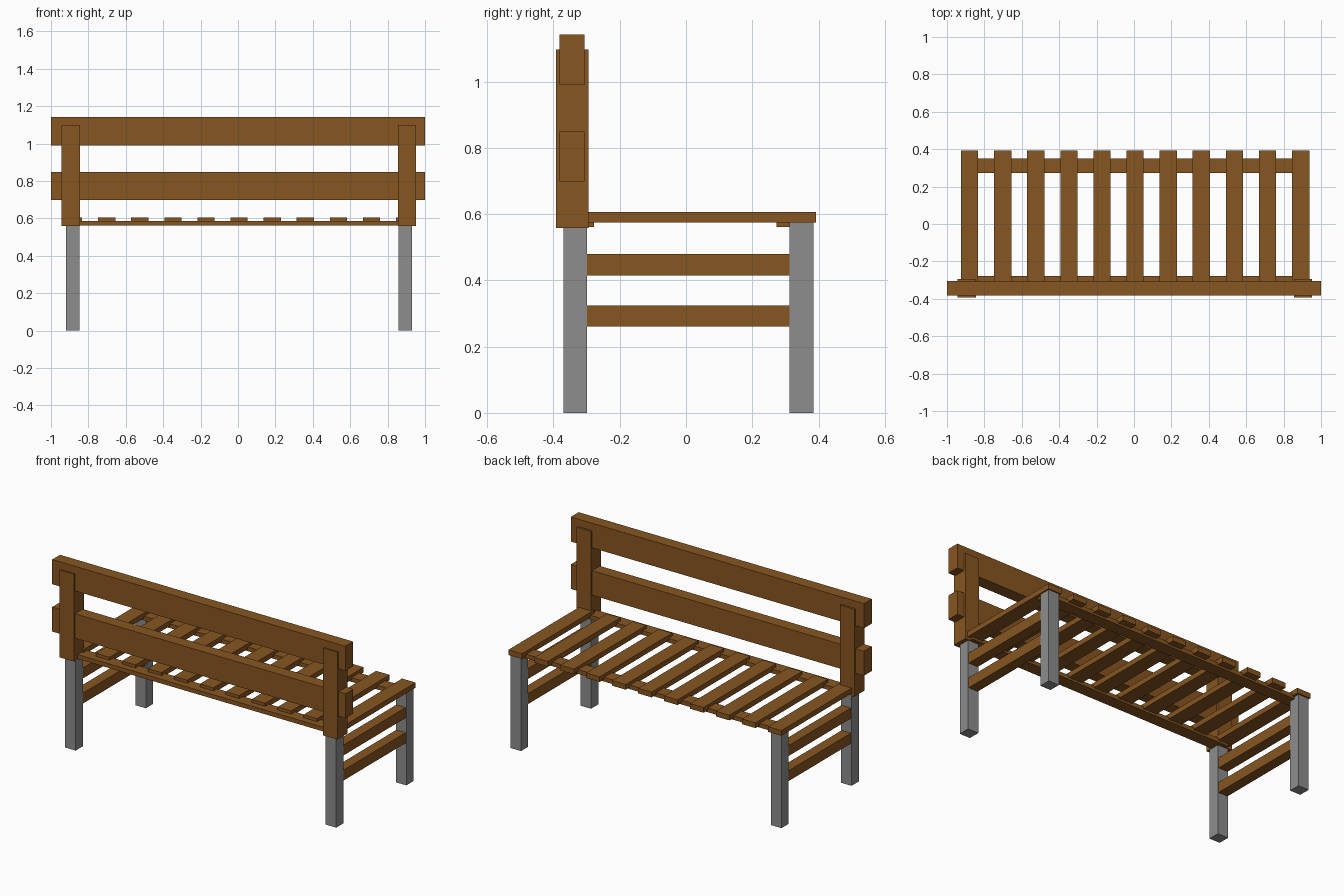
import bpy

if "Cube" in bpy.data.objects:
    bpy.data.objects.remove(bpy.data.objects["Cube"])


def material(name, rgb):
    m = bpy.data.materials.new(name)
    m.diffuse_color = (*rgb, 1.0)
    m.use_nodes = True
    m.node_tree.nodes["Principled BSDF"].inputs["Base Color"].default_value = m.diffuse_color
    return m


WOOD = material("brown wood", (0.242, 0.092, 0.015))
METAL = material("grey metal", (0.266, 0.266, 0.266))


def box(name, x, y, z, mat):
    """Box from (min, max) ranges on each axis."""
    bpy.ops.mesh.primitive_cube_add(size=1)
    o = bpy.context.object
    o.name = name
    for v in o.data.vertices:
        for i, (lo, hi) in enumerate((x, y, z)):
            v.co[i] = hi if v.co[i] > 0 else lo
    o.data.materials.append(mat)
    return o


# backrest boards
for name, z in (("lower_back_board", (0.698, 0.849)), ("upper_back_board", (0.99, 1.142))):
    box(name, (-1, 1), (-0.382, -0.306), z, WOOD)

# each end: legs, backrest post, two side rails
for side, cx in (("left", -0.884), ("right", 0.893)):
    leg_x = (cx - 0.036, cx + 0.036)
    box(side + "_back_leg", leg_x, (-0.37, -0.299), (0, 0.565), METAL)
    box(side + "_front_leg", leg_x, (0.313, 0.384), (0, 0.576), METAL)
    px = cx - 0.01 if side == "left" else cx + 0.011
    box(side + "_back_post", (px - 0.049, px + 0.049), (-0.392, -0.294), (0.558, 1.096), WOOD)
    for name, z in (("lower", (0.26, 0.324)), ("upper", (0.415, 0.479))):
        box(f"{side}_{name}_side_rail", (cx - 0.032, cx + 0.032), (-0.31, 0.325), z, WOOD)

# long supports under the seat
for name, y in (("back_support", (-0.355, -0.278)), ("front_support", (0.273, 0.35))):
    box(name, (-0.905, 0.915), y, (0.561, 0.587), WOOD)

# seat slats
for i in range(11):
    x = 0.006 + (i - 5) * 0.177
    box(f"seat_slat_{i + 1}", (x - 0.046, x + 0.046), (-0.315, 0.392), (0.574, 0.606), WOOD)
